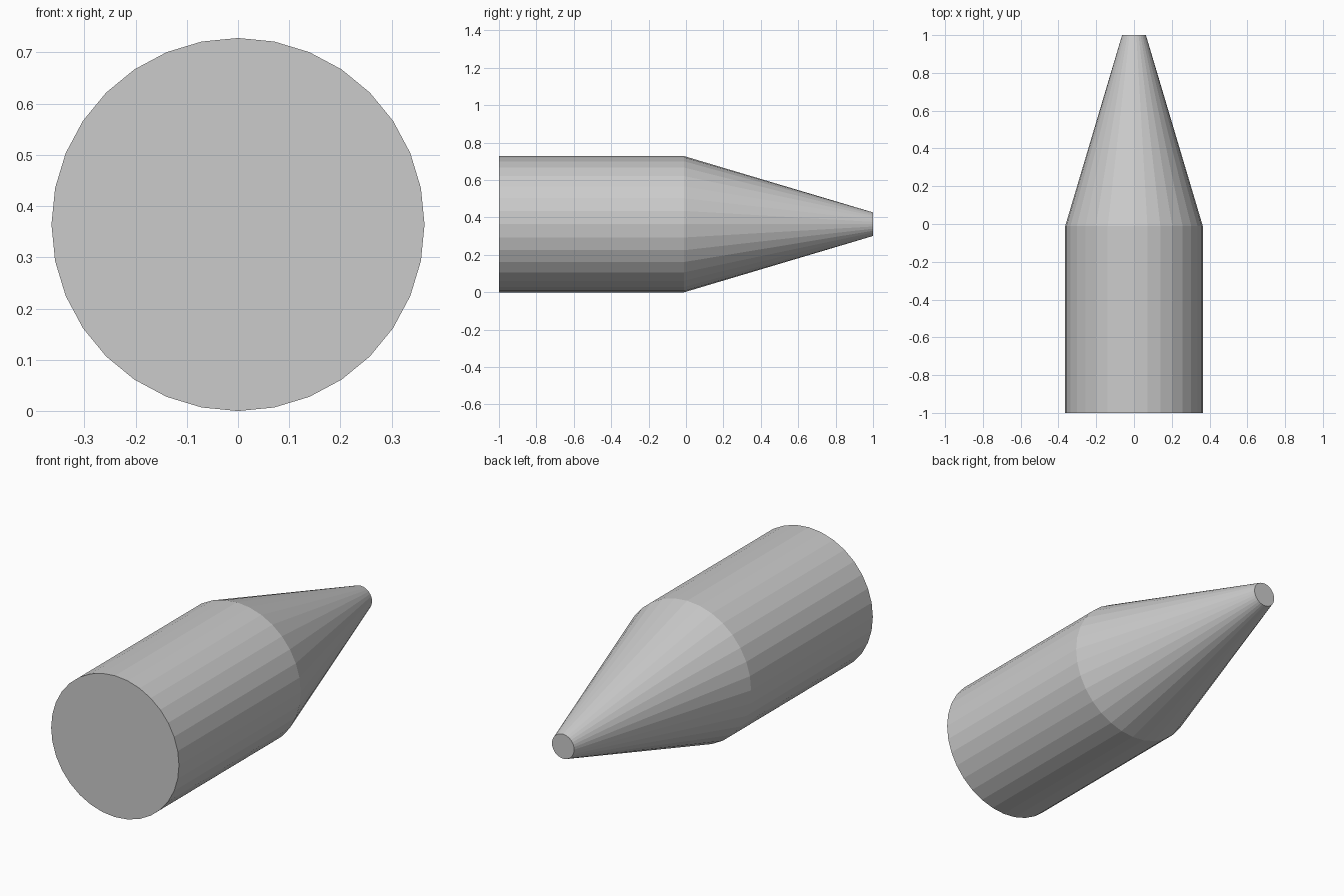
import bpy
from math import radians

if "Cube" in bpy.data.objects:
    bpy.data.objects.remove(bpy.data.objects["Cube"])

SIDES = 32
RADIUS = 0.364
TIP_RADIUS = 0.063
SEAM = -0.01


def tapered_part(name, y_start, y_end, r_start, r_end):
    """Flat-shaded round part lying along +y and resting at the common axis."""
    bpy.ops.mesh.primitive_cone_add(
        vertices=SIDES, radius1=r_start, radius2=r_end, depth=y_end - y_start,
        location=(0, (y_start + y_end) / 2, RADIUS), rotation=(radians(-90), 0, 0))
    part = bpy.context.object
    part.name = name
    return part


# Straight rear barrel
tapered_part("body", -1.0, SEAM, RADIUS, RADIUS)

# Tapered nose with a small flat tip
tapered_part("nose_cone", SEAM, 1.0, RADIUS, TIP_RADIUS)
